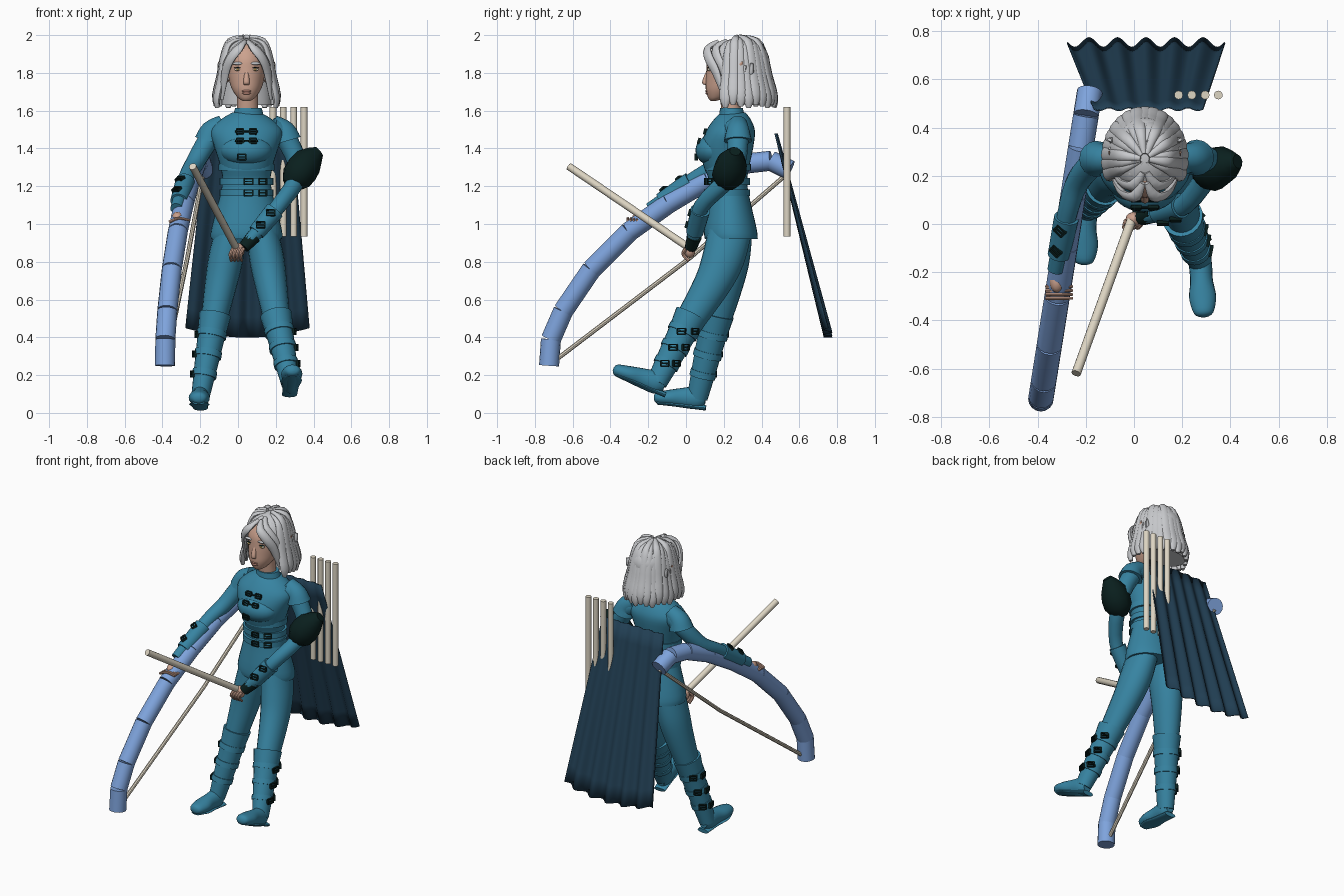
import bpy, bmesh, math
from mathutils import Vector, Matrix

if "Cube" in bpy.data.objects:
    bpy.data.objects.remove(bpy.data.objects["Cube"])


def material(name, *colour):
    m = bpy.data.materials.new(name)
    m.use_nodes = True
    m.diffuse_color = (*colour, 1)
    m.node_tree.nodes["Principled BSDF"].inputs["Base Color"].default_value = (*colour, 1)
    return m


TEAL = material("teal cloth", .038, .23, .36)
NAVY = material("navy cape", .015, .048, .085)
BLUE = material("pale blue wood", .21, .37, .72)
HAIR = material("silver hair", .58, .59, .61)
SKIN = material("skin", .6, .36, .27)
DARK = material("dark leather", .003, .014, .013)
CREAM = material("cream wood", .72, .66, .54)
LIPS = material("lips", .45, .22, .17)
EYES = material("amber eyes", .35, .22, .05)

X, Y, Z = Matrix.Identity(3)
SIDES = {"right": -1, "left": 1}


def finish(name, bm, mat):
    """Turn a bmesh into an object, smooth except at hard edges."""
    bmesh.ops.recalc_face_normals(bm, faces=bm.faces)
    for face in bm.faces:
        face.smooth = True
    for edge in bm.edges:
        if edge.is_manifold and edge.calc_face_angle() > .7:
            edge.smooth = False
    mesh = bpy.data.meshes.new(name)
    bm.to_mesh(mesh)
    bm.free()
    mesh.materials.append(mat)
    ob = bpy.data.objects.new(name, mesh)
    bpy.context.collection.objects.link(ob)
    return ob


def spline(points, steps):
    """Smooth curve through points that may carry radii as extra values."""
    out, last = [], len(points) - 1
    for i in range(last):
        a, b, c, d = (Vector(points[max(0, min(last, i + k))]) for k in (-1, 0, 1, 2))
        for s in range(steps):
            t = s / steps
            out.append(b + ((c - a) * t + (2 * a - 5 * b + 4 * c - d) * t ** 2
                            + (3 * b - a - 3 * c + d) * t ** 3) / 2)
    return out + [Vector(points[last])]


def loft(name, points, mat, sides=20, steps=4, axis=None, ref=Y):
    """Skin elliptical rings (x, y, z, half width, half depth) along a path."""
    rings = spline(points, steps)
    centres = [Vector(ring[:3]) for ring in rings]
    last = len(rings) - 1
    bm, loops = bmesh.new(), []
    for i, ring in enumerate(rings):
        along = axis or (centres[min(i + 1, last)] - centres[max(i - 1, 0)]).normalized()
        across = ref.cross(along).normalized()
        other = along.cross(across)
        wide, deep = max(ring[3], .001), max(ring[4], .001)
        angles = [k * math.tau / sides for k in range(sides)]
        loops.append([bm.verts.new(centres[i] + across * wide * math.cos(a) + other * deep * math.sin(a))
                      for a in angles])
    for low, high in zip(loops, loops[1:]):
        for k in range(sides):
            j = (k + 1) % sides
            bm.faces.new((low[k], low[j], high[j], high[k]))
    bm.faces.new(loops[0])
    bm.faces.new(loops[-1])
    return finish(name, bm, mat)


def column(name, x, rows, mat, sides=32, steps=4):
    """Upright shape from rows of height, depth position, half width, half depth."""
    return loft(name, [(x, y, z, wide, deep) for z, y, wide, deep in rows], mat, sides, steps, axis=Z)


def tube(name, points, start, end, mat, sides=16, steps=4, ref=X):
    """Round tube tapering evenly between two radii."""
    span = len(points) - 1
    radii = [start + (end - start) * i / span for i in range(span + 1)]
    return loft(name, [(*p, r, r) for p, r in zip(points, radii)], mat, sides, steps, ref=ref)


def bone(name, p, q, profile, mat, steps=4, ref=Y, sag=0):
    """Limb between two joints; the profile holds fraction, half width, half depth."""
    p, q = Vector(p), Vector(q)
    return loft(name, [(*(p.lerp(q, t) + Y * sag * max(0, t * (1 - t))), wide, deep) for t, wide, deep in profile],
                mat, steps=steps, ref=ref)


def ball(name, place, size, mat, segments=16):
    bm = bmesh.new()
    bmesh.ops.create_uvsphere(bm, u_segments=segments, v_segments=segments // 2, radius=1,
                              matrix=Matrix.LocRotScale(Vector(place), None, Vector(size)))
    return finish(name, bm, mat)


def buckle(name, place, normal, wide=.022, high=.015):
    """Square frame with a prong, facing along a normal."""
    n = Vector(normal).normalized()
    u = Z.cross(n).normalized()
    frame = Matrix.Translation(place) @ Matrix((u, n.cross(u), n)).transposed().to_4x4()
    bars = [(s * wide, 0, .007, 2 * high) for s in (-1, 1)] + [(0, s * high, 2 * wide, .007) for s in (-1, 0, 1)]
    bm = bmesh.new()
    for x, y, width, height in bars:
        bmesh.ops.create_cube(bm, size=1, matrix=frame @ Matrix.Translation((x, y, 0))
                              @ Matrix.Diagonal((width, height, .014, 1)))
    return finish(name, bm, DARK)


# Tunic, collar and belts
MID = .045
column("tunic", MID, [(.92, .24, .188, .14), (.98, .235, .185, .138), (1.2, .225, .13, .1),
                      (1.3, .215, .138, .12), (1.4, .215, .168, .14), (1.49, .235, .19, .13),
                      (1.55, .245, .14, .1), (1.59, .25, .075, .065)], TEAL)
column("collar", MID + .01, [(1.56, .245, .085, .07), (1.615, .24, .07, .06)], TEAL, steps=1)
ball("chest", (MID, .15, 1.39), (.138, .1, .085), TEAL, 28)
for z in (1.165, 1.225, 1.3):
    wide = .142 if z < 1.25 else .147
    column("belt", MID, [(z + s * .018, .222, wide, wide - .025) for s in (-1, 1)], TEAL, steps=1)
    if z < 1.25:
        buckle("belt_buckle", (.055, .105, z), (.1, -1, 0))
        buckle("belt_buckle", (.13, .13, z), (.6, -1, 0))
buckle("chest_buckle", (.02, .054, 1.355), (-.1, -1, 0))
for z, y in ((1.44, .068), (1.49, .1)):
    tube("chest_strap", [(MID - .06, y, z), (MID + .06, y, z)], .005, .005, DARK, 8, 1, Y)
    for s in SIDES.values():
        buckle("chest_clasp", (MID + s * .035, y, z), (0, -1, .3), .018, .013)

# Arms
RIGHT_ARM = [(-.08, .26, 1.5), (-.145, .27, 1.46), (-.23, .18, 1.32), (-.275, .05, 1.24), (-.325, -.19, 1.08)]
LEFT_ARM = [(.18, .26, 1.5), (.25, .275, 1.46), (.32, .245, 1.27), (.21, .08, 1.09), (.06, .035, .91)]
for side, arm in (("right", RIGHT_ARM), ("left", LEFT_ARM)):
    s = SIDES[side]
    tube(side + "_sleeve", arm, .065, .034, TEAL)
    x, y, z = arm[1]
    tube(side + "_shoulder_cap", [(x - s * .07, y, z + .07), (x - s * .01, y, z + .03), (x + s * .01, y, z - .02)],
         .05, .075, TEAL, ref=Y)
    elbow, wrist = Vector(arm[3]), Vector(arm[4])
    bone(side + "_bracer", elbow, wrist, [(.1, .052, .052), (.75, .046, .046)], TEAL, 1, X)
    out = Vector((-.4, -.4, .8)) if s < 0 else Vector((0, -1, .3))
    for t in (.25, .6):
        buckle(side + "_bracer_buckle", elbow.lerp(wrist, t) + out * .05, out)
loft("elbow_guard", [(.27, .2, 1.205, .04, .04), (.31, .22, 1.25, .085, .088), (.37, .245, 1.33, .082, .08),
                     (.43, .26, 1.385, .03, .03)], DARK, 9, 2)
tube("glove", [(.085, .045, .935), (.03, .025, .875)], .04, .032, DARK, 12, 1)

# Hands
ball("left_palm", (0, .02, .86), (.035, .03, .04), SKIN)
ball("right_palm", (-.32, -.235, 1.035), (.03, .05, .03), SKIN)
for i in range(4):
    x, y = -.035 + i * .018, -.26 - i * .016
    tube("left_finger", [(x + .01, 0, .87), (x - .005, -.015, .84), (x, .015, .805)], .011, .008, SKIN, 8)
    tube("right_finger", [(-.365, y, 1.01), (-.315, y, 1.03), (-.255, y, 1.02)], .008, .006, SKIN, 8, ref=Y)


# Legs, boots and boot straps
def leg(side, hip, knee, ankle, toe, sag):
    bone(side + "_trouser_leg", hip, knee, [(0, .085, .115), (.3, .092, .112), (.6, .085, .098), (1.1, .066, .075)],
         TEAL, sag=sag)
    bone(side + "_boot", knee, ankle, [(-.05, .085, .09), (.25, .072, .076), (.55, .063, .068), (1, .048, .055)], TEAL)
    bone(side + "_foot", ankle, toe, [(-.18, .03, .035), (0, .047, .06), (.35, .047, .052), (.65, .056, .042),
                                      (.93, .04, .03), (1, .01, .01)], TEAL, ref=Z)
    drop = Vector((0, .01, -.05))
    bone(side + "_sole", Vector(ankle) + drop, Vector(toe) + drop / 2,
         [(-.15, .04, .014), (.3, .043, .012), (.65, .054, .01), (.95, .03, .01)], TEAL, ref=Z)
    s = SIDES[side]
    for t in (.2, .45, .7):
        r = .085 - .028 * t
        bone(side + "_boot_strap", knee, ankle, [(t - .04, r, r + .004), (t + .04, r, r + .004)], TEAL, 1)
        x, y, z = Vector(knee).lerp(Vector(ankle), t)
        buckle(side + "_boot_buckle", (x + s * r, y - .01, z), (s, -.2, 0))
        buckle(side + "_boot_buckle", (x + s * r * .7, y + r * .8, z), (s, 1, 0))


leg("right", (-.04, .235, .95), (-.125, .16, .5), (-.2, .06, .08), (-.208, -.17, .08), .06)
leg("left", (.13, .23, .95), (.205, .02, .5), (.275, -.155, .16), (.29, -.385, .232), .14)

# Head and face
column("neck", MID + .005, [(1.55, .25, .062, .055), (1.64, .235, .055, .052), (1.72, .235, .058, .06)], SKIN)
column("head", MID, [(1.652, .145, .02, .015), (1.668, .165, .045, .048), (1.71, .195, .075, .09),
                     (1.76, .22, .092, .115), (1.82, .23, .1, .122), (1.88, .24, .1, .124),
                     (1.94, .25, .075, .095), (1.965, .255, .02, .03)], SKIN)
column("nose", MID, [(1.82, .122, .008, .01), (1.752, .1, .017, .015), (1.735, .11, .012, .008)], SKIN, 12)
for z in (1.692, 1.704):
    ball("lip", (MID, .111, z), (.024, .009, .007), LIPS)
for s in SIDES.values():
    x = MID + s * .046
    ball("eye", (x, .124, 1.818), (.019, .01, .008), CREAM)
    ball("iris", (x, .116, 1.818), (.007, .004, .007), EYES)
    ball("eyelash", (x, .121, 1.828), (.021, .01, .002), DARK)
    ball("eyebrow", (x, .122, 1.85), (.032, .012, .008), HAIR)
    loft("ear", [(MID + s * .1, .24, 1.755, .008, .012), (MID + s * .125, .265, 1.8, .012, .026),
                 (MID + s * .15, .3, 1.86, .002, .003)], SKIN, 10)

# Hair: inner volume, hanging locks, then fringe swept from a parting
ball("hair_cap", (MID, .285, 1.86), (.132, .158, .125), HAIR, 28)
column("hair_back", MID, [(1.63, .355, .13, .09), (1.74, .35, .13, .1), (1.88, .32, .11, .1)], HAIR)
LOCK = ((.02, 1.975, .012), (.1, 1.955, .022), (.135, 1.88, .03), (.158, 1.77, .033), (.183, 1.67, .033), (.18, 1.615, .012))
COUNT = 19
for i in range(COUNT):
    angle = math.radians(108) * (2 * i / (COUNT - 1) - 1)
    dx, dy = math.sin(angle), math.cos(angle)
    loft("hair_lock", [(MID + dx * r * .9, .27 + dy * r * 1.1, z + .008 * (i % 3), wide, .008 + wide * .3)
                       for r, z, wide in LOCK], HAIR, 10, 3, ref=Vector((dx, dy, .25)))
for s in SIDES.values():
    for k, drop in enumerate((.19, .15, .06, .01, 0)):
        y, x, rise = .045 * k, .004 * k, .004 * k
        loft("fringe_lock", [(MID + s * .008, .17 + y, 1.965 + rise, .012, .012),
                             (MID + s * (.04 + x), .115 + y, 1.93 + rise, .026, .016),
                             (MID + s * (.085 + x), .122 + y, 1.875, .028, .016),
                             (MID + s * (.112 + x), .16 + y, 1.8, .026, .015),
                             (MID + s * (.13 + x), .205 + y * .8, 1.85 - drop, .01, .006)],
             HAIR, 10, 3, ref=Vector((s * .6, -.8, .3)))

# Rippled cape
bm = bmesh.new()
COLUMNS, ROWS, grid = 66, 10, []
for row in range(ROWS + 1):
    v = row / ROWS
    grid.append([])
    for col in range(COLUMNS + 1):
        u = 2 * col / COLUMNS - 1
        wave = math.cos(u * math.pi * 5.5) * (.006 + .014 * v)
        grid[row].append(bm.verts.new((.06 - .01 * v + u * (.225 + .1 * v), .48 + .275 * v + wave,
                                       1.48 - v * (1.08 - .05 * u * u))))
for high, low in zip(grid, grid[1:]):
    for c in range(COLUMNS):
        bm.faces.new((high[c], high[c + 1], low[c + 1], low[c]))
cape = finish("cape", bm, NAVY)
cape.modifiers.new("thickness", "SOLIDIFY").thickness = .006


# Bow of straight segments and its string, in a slanted upright plane
def bow_run(name, curve, radius, mat, sides):
    points = [(-.271 + .159 * y, y, z) for y, z in curve]
    for p, q in zip(points, points[1:]):
        tube(name, [p, q], radius, radius, mat, sides, 1)


bow_run("bow_segment", [(-.725, .25), (-.715, .39), (-.65, .54), (-.5, .76), (-.3, .96), (-.09, 1.11),
                        (.12, 1.235), (.32, 1.32), (.45, 1.335), (.55, 1.285)], .053, BLUE, 16)
bow_run("bow_string", [(-.69, .28), (.02, .82), (.54, 1.27)], .012, CREAM, 8)

# Arrows: one held, four on the back
tube("held_arrow", [(-.24, -.62, 1.305), (-.005, .03, .865)], .02, .02, CREAM, 12, 1)
for i in range(4):
    x = .185 + .055 * i
    tube("back_arrow", [(x, .535, .935), (x, .535, 1.62)], .018, .018, CREAM, 12, 1)
